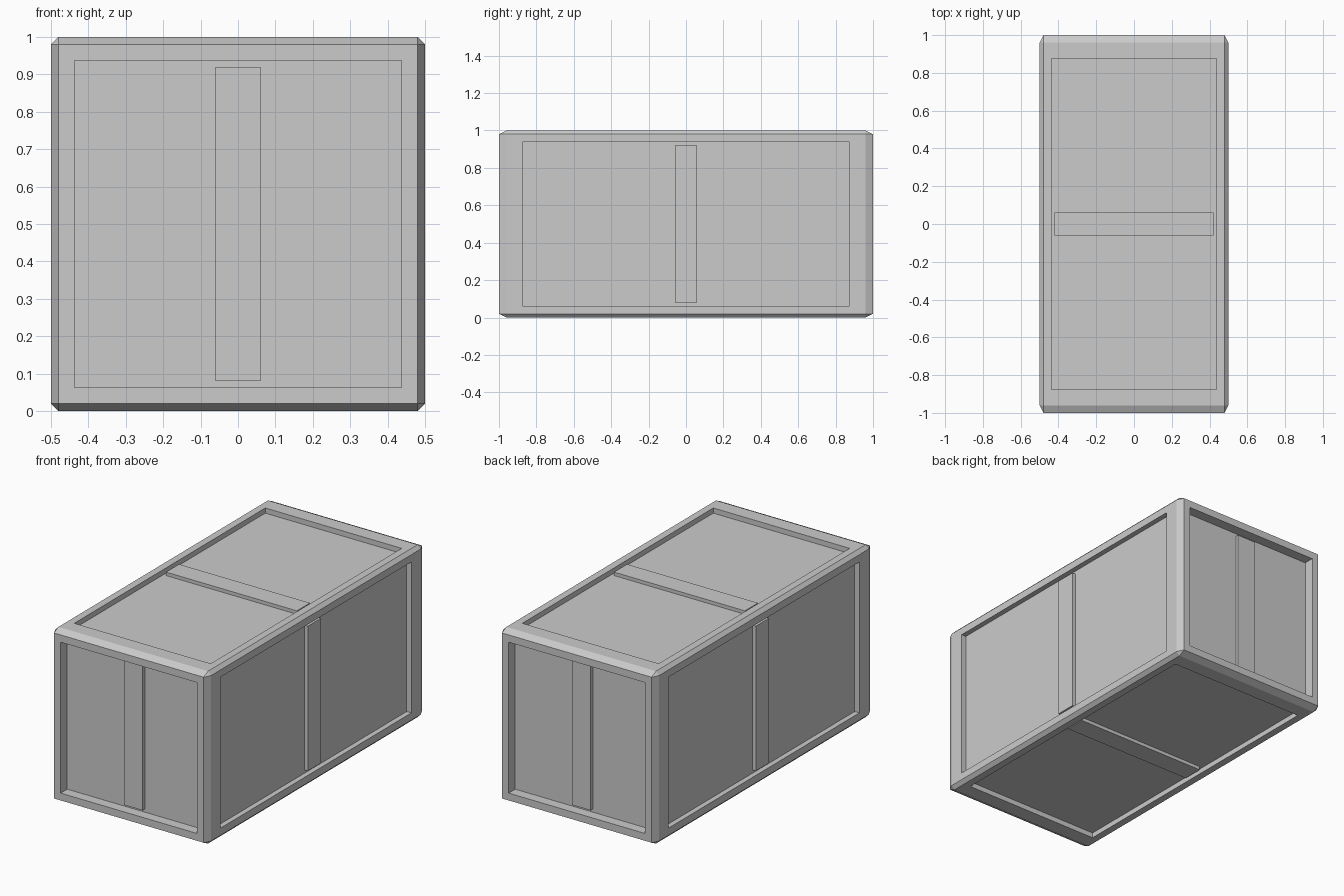
import bpy, bmesh
from mathutils import Vector

if "Cube" in bpy.data.objects:
    bpy.data.objects.remove(bpy.data.objects["Cube"])

# Panel sizes for a unit crate, stretched to double length along y
STRETCH = Vector((1, 2, 1))
CHAMFER, FRAME, DEPTH = 0.02, 0.06, 0.03
BAR_HALF, BAR_HEIGHT = 0.06, 0.02


def add_object(name, bm):
    bmesh.ops.recalc_face_normals(bm, faces=bm.faces)
    mesh = bpy.data.meshes.new(name)
    bm.to_mesh(mesh)
    bm.free()
    obj = bpy.data.objects.new(name, mesh)
    bpy.context.collection.objects.link(obj)
    return obj


def add_box(name, lo, hi):
    bm = bmesh.new()
    bmesh.ops.create_cube(bm, size=1)
    lo, hi = Vector(lo), Vector(hi)
    bmesh.ops.scale(bm, vec=hi - lo, verts=bm.verts)
    bmesh.ops.translate(bm, vec=(lo + hi) / 2, verts=bm.verts)
    return add_object(name, bm)


# Crate body: chamfered block with a recessed panel on each side
bm = bmesh.new()
bmesh.ops.create_cube(bm, size=1)
bmesh.ops.bevel(bm, geom=bm.edges[:], offset=CHAMFER, offset_type='OFFSET',
                segments=1, profile=0.5, affect='EDGES')
bm.normal_update()
panels = [f for f in bm.faces if f.calc_area() > 0.5]
bmesh.ops.inset_individual(bm, faces=panels, thickness=FRAME, depth=0)
for face in panels:
    normal = face.normal.copy()
    floor = bmesh.ops.extrude_discrete_faces(bm, faces=[face])["faces"][0]
    bmesh.ops.translate(bm, vec=-normal * DEPTH, verts=floor.verts)
bmesh.ops.scale(bm, vec=STRETCH, verts=bm.verts)
bmesh.ops.translate(bm, vec=(0, 0, 0.5), verts=bm.verts)
add_object("crate_body", bm)

# Centre bars: one raised strip across the middle of every panel
bars = [("front_bar", "back_bar", 1, 0, 2),
        ("left_bar", "right_bar", 0, 1, 2),
        ("bottom_bar", "top_bar", 2, 1, 0)]
for low_name, high_name, out, across, along in bars:
    for name, side in ((low_name, -1), (high_name, 1)):
        base = (0.5 - DEPTH) * STRETCH[out]
        centre, half = Vector((0, 0, 0.5)), Vector()
        centre[out] += side * base
        half[out] = BAR_HEIGHT
        half[across] = BAR_HALF
        half[along] = 0.5 - CHAMFER - FRAME
        add_box(name, centre - half, centre + half)
